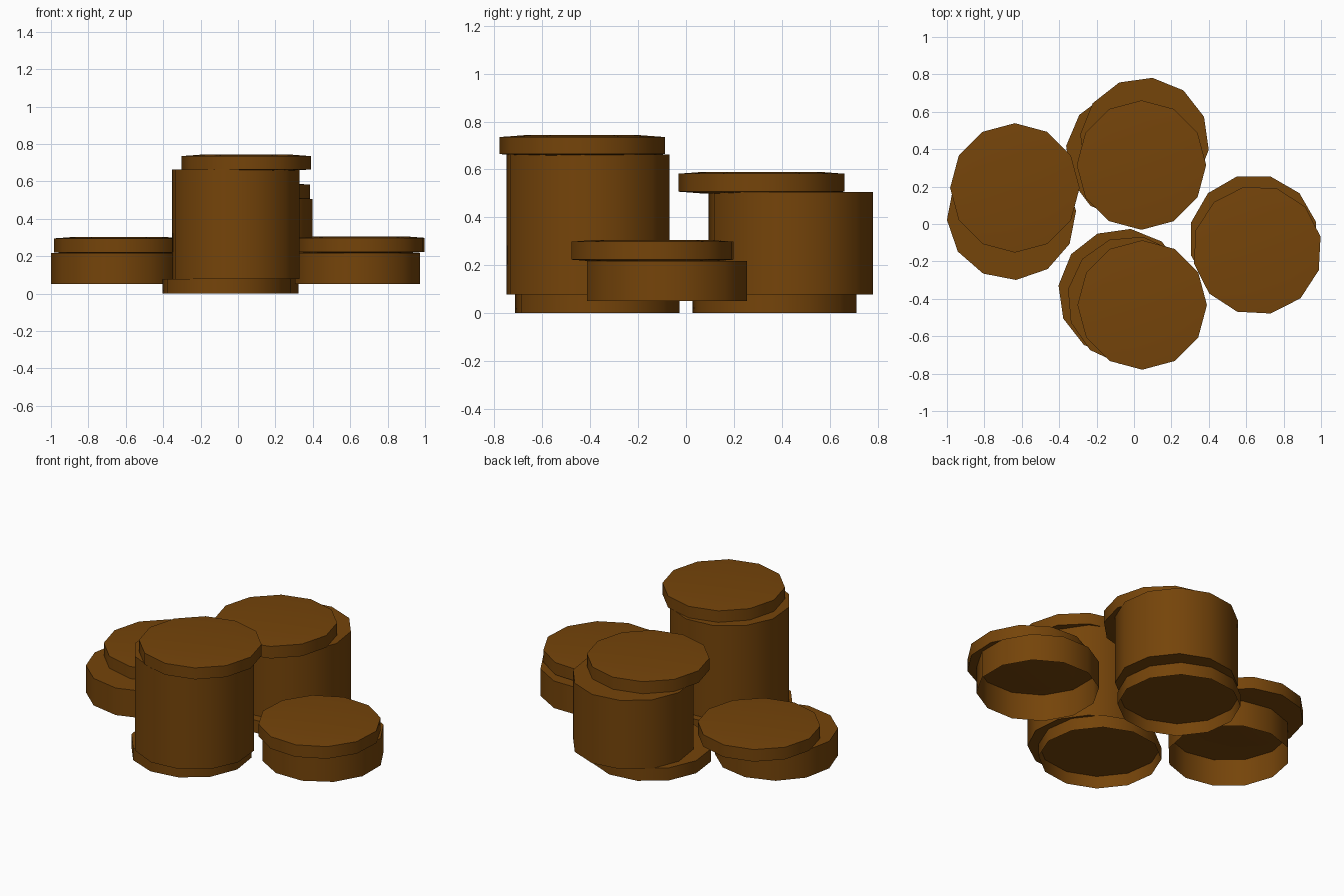
import bpy, bmesh, math

if "Cube" in bpy.data.objects:
    bpy.data.objects.remove(bpy.data.objects["Cube"])

SIDES = 12
RADIUS = 0.346

brown = bpy.data.materials.new("brown")
brown.diffuse_color = (0.178, 0.058, 0.003, 1)
brown.use_nodes = True
brown.node_tree.nodes["Principled BSDF"].inputs["Base Color"].default_value = brown.diffuse_color


def lathe(name, x, y, profile, turn, open_bottom=False):
    """12-sided turned shape from (radius, height) rings, bottom to top."""
    bm = bmesh.new()
    rings = []
    for r, z in profile:
        ring = []
        for i in range(SIDES):
            a = math.radians(turn) + math.tau * i / SIDES
            ring.append(bm.verts.new((x + r * math.cos(a), y + r * math.sin(a), z)))
        rings.append(ring)
    for lo, hi in zip(rings, rings[1:]):
        for i in range(SIDES):
            j = (i + 1) % SIDES
            bm.faces.new((lo[i], lo[j], hi[j], hi[i]))
    if not open_bottom:
        bm.faces.new(rings[0][::-1])
    bm.faces.new(rings[-1])
    mesh = bpy.data.meshes.new(name)
    bm.to_mesh(mesh)
    bm.free()
    mesh.materials.append(brown)
    obj = bpy.data.objects.new(name, mesh)
    bpy.context.collection.objects.link(obj)
    bpy.ops.object.select_all(action='DESELECT')
    obj.select_set(True)
    bpy.context.view_layer.objects.active = obj
    bpy.ops.object.shade_smooth_by_angle(angle=math.radians(40))


def drum(name, x, y, z0, z1, turn, open_bottom=False):
    lathe(name, x, y, [(RADIUS, z0), (RADIUS, z1)], turn, open_bottom)


def lid(name, x, y, z0, z1, turn):
    # disc with gently crowned top and bottom
    c, inner = 0.008, 0.24
    lathe(name, x, y, [(inner, z0), (RADIUS, z0 + c), (RADIUS, z1 - c), (inner, z1)], turn)


# front stack (tallest); the lowest piece of every stack is hollow underneath
drum("front_base", -0.06, -0.37, 0.0, 0.078, -7, True)
drum("front_drum", -0.012, -0.409, 0.078, 0.663, -10)
lid("front_lid", 0.044, -0.433, 0.656, 0.743, 0)

# rear stack (medium)
drum("rear_base", -0.02, 0.37, 0.0, 0.078, -8, True)
drum("rear_drum", 0.056, 0.438, 0.078, 0.505, -7)
lid("rear_lid", 0.04, 0.315, 0.499, 0.59, 0)

# left stack (low)
drum("left_drum", -0.655, 0.046, 0.05, 0.218, 4, True)
lid("left_lid", -0.637, 0.193, 0.212, 0.303, 0)

# right stack (low)
drum("right_drum", 0.64, -0.08, 0.05, 0.218, 15, True)
lid("right_lid", 0.659, -0.14, 0.215, 0.306, 12)
